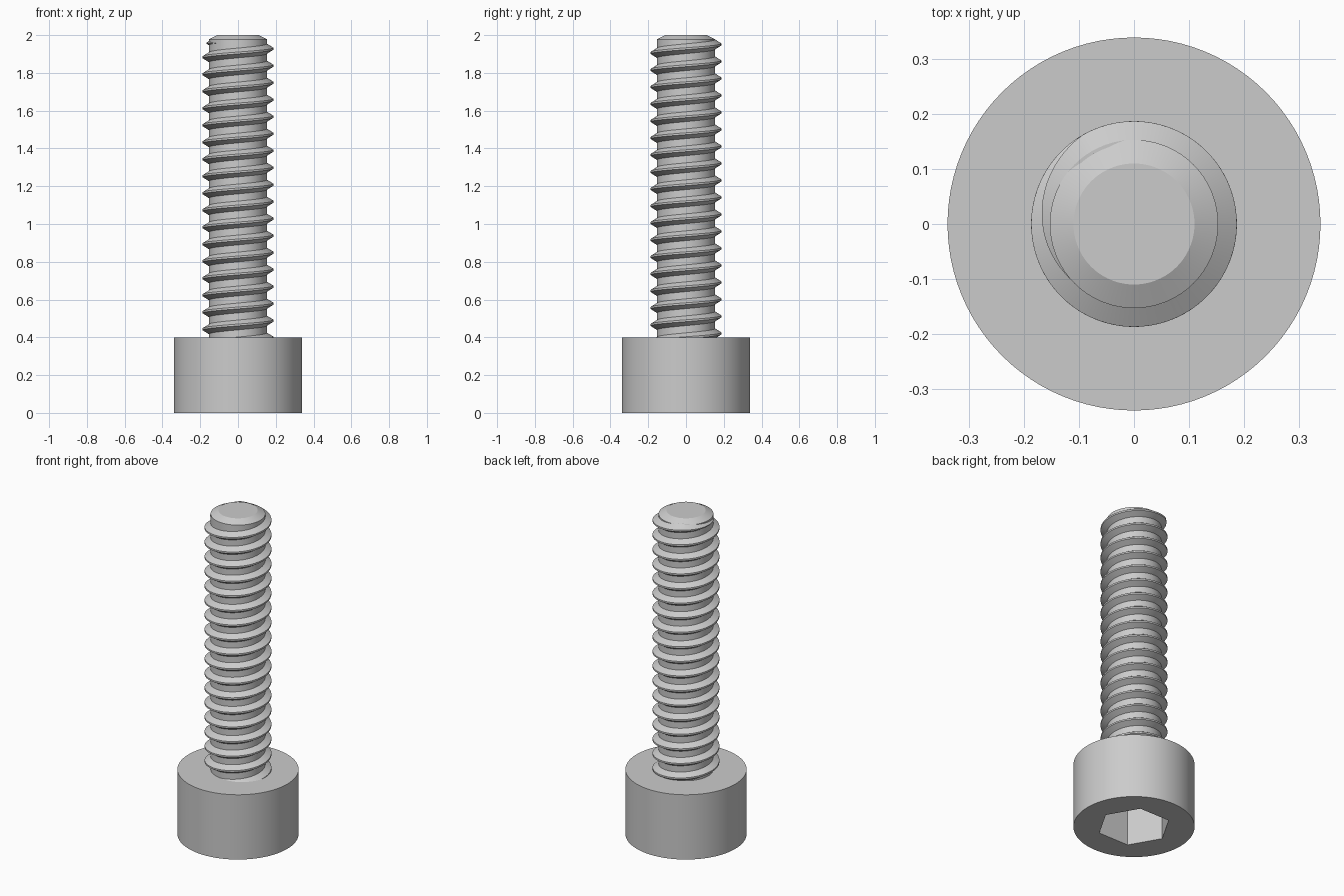
import bpy, bmesh
from math import pi, cos, sin, radians, tau

cube = bpy.data.objects.get("Cube")
if cube:
    bpy.data.objects.remove(cube, do_unlink=True)

# Sizes
HEAD_R, HEAD_H = 0.339, 0.40
ROOT_R, CREST_R = 0.153, 0.187
PITCH = 0.09
SOCKET_R, SOCKET_DEPTH = 0.206, 0.22
SIDES = 96

steel = bpy.data.materials.new("steel_grey")
steel.use_nodes = True
steel.diffuse_color = (0.6, 0.6, 0.6, 1)
steel.node_tree.nodes["Principled BSDF"].inputs["Base Color"].default_value = (0.6, 0.6, 0.6, 1)


def make_object(name, bm):
    bmesh.ops.recalc_face_normals(bm, faces=bm.faces)
    mesh = bpy.data.meshes.new(name)
    bm.to_mesh(mesh)
    bm.free()
    mesh.materials.append(steel)
    ob = bpy.data.objects.new(name, mesh)
    bpy.context.collection.objects.link(ob)
    return ob


def activate(ob):
    bpy.ops.object.select_all(action='DESELECT')
    ob.select_set(True)
    bpy.context.view_layer.objects.active = ob


def smooth(ob):
    activate(ob)
    bpy.ops.object.shade_smooth_by_angle(angle=radians(25))


def loft(name, rings, closed_ends=True):
    """Join a list of equal point rings into a capped solid."""
    bm = bmesh.new()
    loops = [[bm.verts.new(p) for p in ring] for ring in rings]
    n = len(loops[0])
    for a, b in zip(loops, loops[1:]):
        for i in range(n):
            j = (i + 1) % n
            bm.faces.new((a[i], a[j], b[j], b[i]))
    bm.faces.new(loops[0])
    bm.faces.new(loops[-1])
    return make_object(name, bm)


def lathe(name, profile, sides=SIDES):
    rings = [[(r * cos(tau * i / sides), r * sin(tau * i / sides), z) for i in range(sides)]
             for r, z in profile]
    return loft(name, rings)


# Cylindrical head with a hexagonal socket in its underside
head = lathe("head", [(HEAD_R, 0), (HEAD_R, HEAD_H)])
cutter = lathe("socket_cutter", [(SOCKET_R, -0.1), (SOCKET_R, SOCKET_DEPTH)], sides=6)
cutter.hide_render = True
cut = head.modifiers.new("socket", 'BOOLEAN')
cut.operation = 'DIFFERENCE'
cut.solver = 'EXACT'
cut.object = cutter
activate(head)
bpy.ops.object.modifier_apply(modifier=cut.name)
bpy.data.objects.remove(cutter, do_unlink=True)
smooth(head)

# Shank core with a chamfered tip
smooth(lathe("shank_core", [(ROOT_R, HEAD_H - 0.02), (ROOT_R, 1.978), (0.11, 2.0)]))

# Helical thread ridge that starts inside the head and fades out near the tip
BASE_HALF, CREST_HALF, SINK = 0.026, 0.005, 0.006
start, fade, end = radians(180 - 17.3 * 360), radians(480), radians(580)
steps = int((end - start) / tau * 72)
rings = []
for s in range(steps + 1):
    a = start + (end - start) * s / steps
    t = max(0.0, (a - fade) / (end - fade))
    k = max(1 - t, 0.02)
    z = 1.883 + PITCH * (a - pi) / tau - BASE_HALF * (1 - k)
    crest = ROOT_R + (CREST_R - ROOT_R) * k
    section = [(ROOT_R - SINK, -BASE_HALF * k), (ROOT_R, -BASE_HALF * k),
               (crest, -CREST_HALF * k), (crest, CREST_HALF * k),
               (ROOT_R, BASE_HALF * k), (ROOT_R - SINK, BASE_HALF * k)]
    rings.append([(r * cos(a), r * sin(a), z + dz) for r, dz in section])
smooth(loft("thread", rings))
